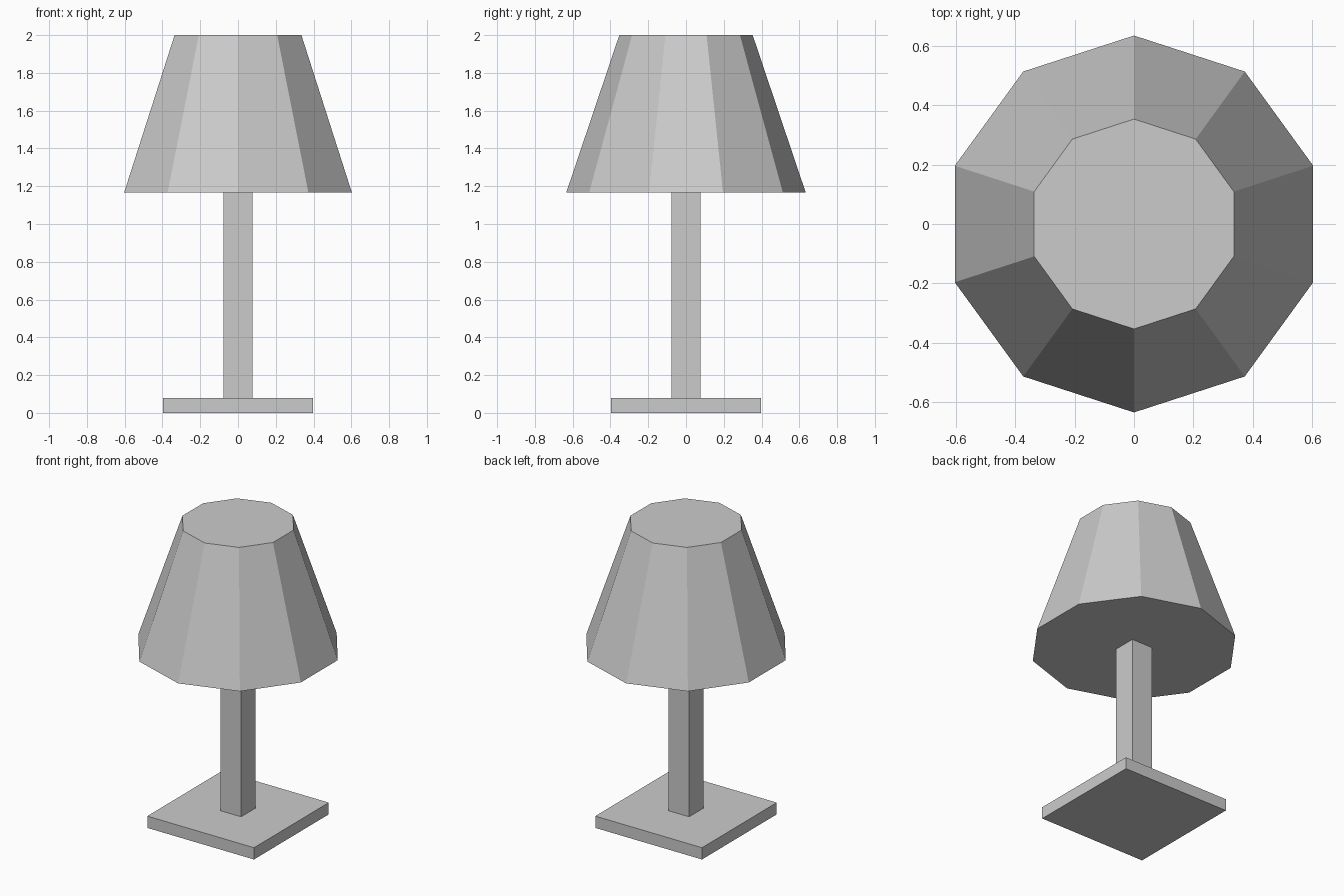
import bpy

if "Cube" in bpy.data.objects:
    bpy.data.objects.remove(bpy.data.objects["Cube"])


def box(name, half, z0, z1):
    bpy.ops.mesh.primitive_cube_add(size=1, location=(0, 0, (z0 + z1) / 2))
    ob = bpy.context.object
    ob.name = name
    ob.scale = (2 * half, 2 * half, z1 - z0)
    bpy.ops.object.transform_apply(location=False, rotation=False, scale=True)
    return ob


# Square foot and post
box("base", 0.396, 0.0, 0.079)
box("post", 0.077, 0.079, 1.166)

# Ten-sided tapered shade, closed at both ends, corners on the y axis
z0, z1 = 1.166, 2.0
bpy.ops.mesh.primitive_cone_add(vertices=10, radius1=0.634, radius2=0.353,
                                depth=z1 - z0, location=(0, 0, (z0 + z1) / 2))
bpy.context.object.name = "shade"
